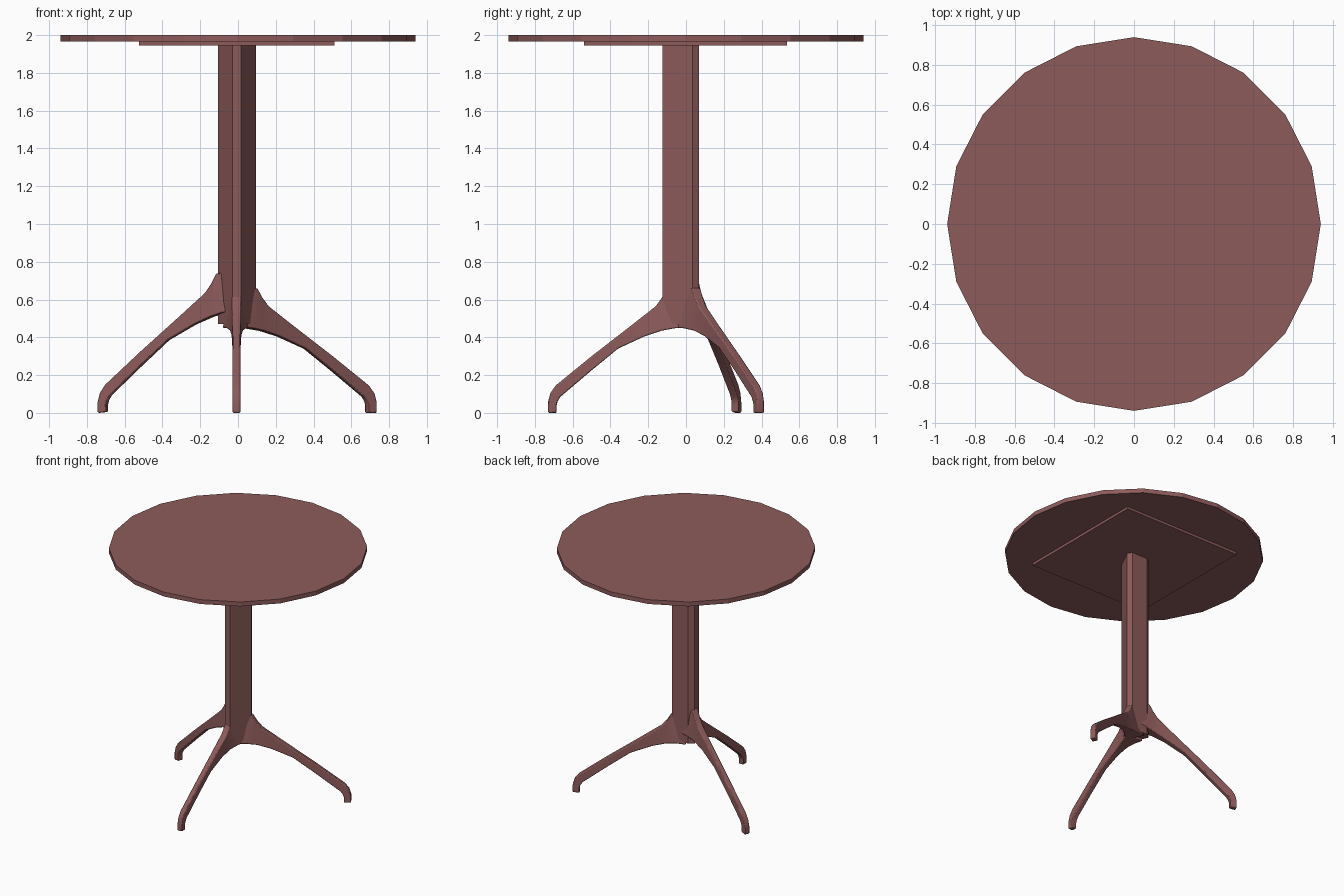
import bpy
import bmesh
from math import radians, cos, sin, pi

default = bpy.data.objects.get("Cube")
if default:
    bpy.data.objects.remove(default, do_unlink=True)

# single painted finish
COLOR = (0.27, 0.105, 0.105, 1)
finish = bpy.data.materials.new("dusty_red")
finish.use_nodes = True
finish.diffuse_color = COLOR
finish.node_tree.nodes["Principled BSDF"].inputs["Base Color"].default_value = COLOR


def loft(name, rings):
    """Closed solid through rings of equal point count."""
    bm = bmesh.new()
    loops = [[bm.verts.new(p) for p in ring] for ring in rings]
    n = len(loops[0])
    for a, b in zip(loops, loops[1:]):
        for i in range(n):
            j = (i + 1) % n
            bm.faces.new((a[i], a[j], b[j], b[i]))
    bm.faces.new(loops[0][::-1])
    bm.faces.new(loops[-1])
    bmesh.ops.recalc_face_normals(bm, faces=bm.faces)
    mesh = bpy.data.meshes.new(name)
    bm.to_mesh(mesh)
    bm.free()
    mesh.materials.append(finish)
    obj = bpy.data.objects.new(name, mesh)
    bpy.context.collection.objects.link(obj)
    return obj


def prism(name, outline, bottom, top):
    return loft(name, [[(x, y, z) for x, y in outline] for z in (bottom, top)])


# round top, twenty sides
disc = [(0.94 * cos(i * pi / 10), 0.94 * sin(i * pi / 10)) for i in range(20)]
prism("table_top", disc, 1.965, 2.0)

# square mounting plate
prism("mounting_plate",
      [(-0.525, -0.54), (0.51, -0.54), (0.51, 0.535), (-0.525, 0.535)], 1.945, 1.966)

# triangular column with clipped corners
prism("column", [(-0.03, -0.125), (0.015, -0.125), (0.095, 0.035),
                 (0.075, 0.07), (-0.065, 0.07), (-0.105, 0.04)], 0.47, 1.946)

# leg stations: outer radius, outer z, inner radius, inner z, half width
REACH = 0.73
STATIONS = [
    (0.0, 0.66, 0.0, 0.45, 0.075),
    (0.10, 0.66, 0.06, 0.448, 0.055),
    (0.127, 0.61, 0.13, 0.435, 0.036),
    (0.16, 0.565, 0.22, 0.405, 0.026),
    (0.30, 0.455, 0.36, 0.34, 0.022),
    (0.50, 0.30, 0.50, 0.225, 0.02),
    (0.69, 0.145, 0.665, 0.085, 0.02),
    (0.718, 0.105, 0.68, 0.06, 0.02),
    (0.73, 0.06, 0.685, 0.04, 0.02),
    (0.73, 0.0, 0.685, 0.0, 0.02),
]


def leg(name, angle, reach, lift):
    c, s = cos(radians(angle)), sin(radians(angle))

    def point(r, side, z):
        r *= reach / REACH
        z += lift * (1 - r / reach)
        return (-0.008 + r * c - side * s, r * s + side * c, z)

    rings = []
    for ro, zo, ri, zi, w in STATIONS:
        top = min(w, 0.024)
        rings.append([point(ro, -top, zo), point(ro, top, zo),
                      point(ri, w, zi), point(ri, -w, zi)])
    obj = loft(name, rings)
    # softened long edges
    bevel = obj.modifiers.new("soft_edges", "BEVEL")
    bevel.width = 0.006
    bevel.segments = 2
    bevel.limit_method = "ANGLE"
    bevel.angle_limit = radians(50)
    bpy.ops.object.select_all(action="DESELECT")
    obj.select_set(True)
    bpy.context.view_layer.objects.active = obj
    bpy.ops.object.shade_smooth_by_angle(angle=radians(40))


leg("front_leg", -90, 0.73, 0.0)
leg("back_left_leg", 28.4, 0.835, 0.0)
leg("back_right_leg", 159.3, 0.78, 0.09)
